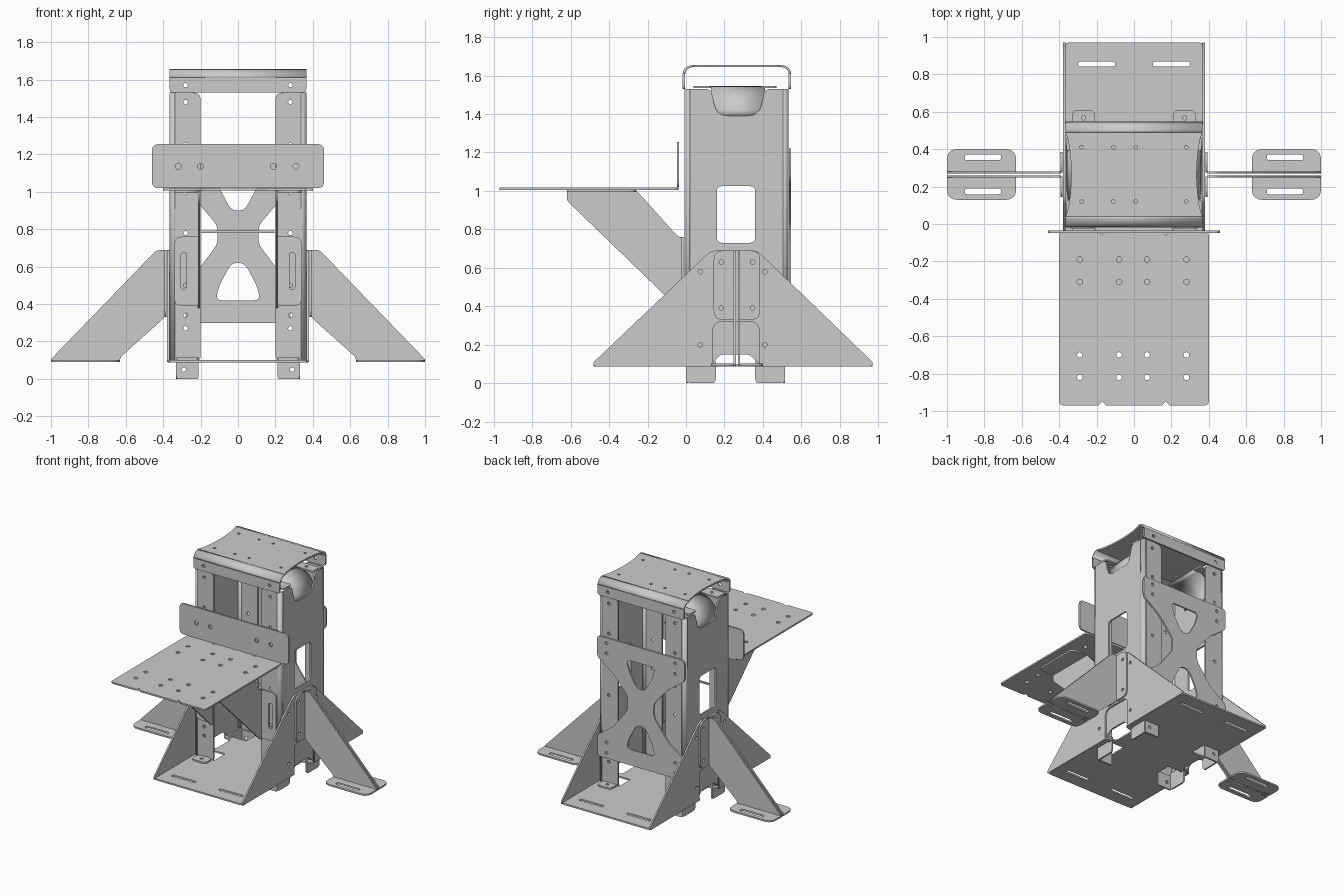
import bpy, bmesh
from math import pi, cos, sin
from mathutils import Matrix, Vector

if "Cube" in bpy.data.objects:
    bpy.data.objects.remove(bpy.data.objects["Cube"])

T = 0.012  # sheet thickness
PLANES = {
    'XY': (Vector((1, 0, 0)), Vector((0, 1, 0)), Vector((0, 0, 1))),
    'XZ': (Vector((1, 0, 0)), Vector((0, 0, 1)), Vector((0, -1, 0))),
    'YZ': (Vector((0, 1, 0)), Vector((0, 0, 1)), Vector((1, 0, 0))),
}


def rounded(pts, r, n=5):
    """Polygon with each corner softened; r is one radius or one per corner."""
    out = []
    for i, p in enumerate(pts):
        p, a, b = Vector(p), Vector(pts[i - 1]), Vector(pts[(i + 1) % len(pts)])
        ri = r[i] if isinstance(r, (list, tuple)) else r
        if ri <= 0:
            out.append(p)
            continue
        s = p + (a - p).normalized() * min(ri, (a - p).length * .49)
        e = p + (b - p).normalized() * min(ri, (b - p).length * .49)
        for k in range(n + 1):
            t = k / n
            out.append(s * (1 - t) ** 2 + p * 2 * t * (1 - t) + e * t * t)
    return out


def box(x0, x1, y0, y1, r=0):
    return rounded([(x0, y0), (x1, y0), (x1, y1), (x0, y1)], r)


def hole(x, y, r=.012):
    return [Vector((x + r * cos(k * pi / 6), y + r * sin(k * pi / 6))) for k in range(12)]


def finish(name, mesh, mirror, solid=False):
    o = bpy.data.objects.new(name, mesh)
    bpy.context.collection.objects.link(o)
    if solid:
        m = o.modifiers.new('thickness', 'SOLIDIFY')
        m.thickness, m.offset = T, 0
    if mirror:
        o.modifiers.new('mirror', 'MIRROR')
    return o


def plate(name, plane, pos, outline, holes=(), mirror=False, th=T):
    """Flat sheet with cut-outs in a main plane, centred on pos along its normal."""
    cu = bpy.data.curves.new(name, 'CURVE')
    cu.dimensions, cu.fill_mode, cu.extrude = '2D', 'BOTH', th / 2
    for pts in [outline, *holes]:
        sp = cu.splines.new('POLY')
        sp.points.add(len(pts) - 1)
        for q, p in zip(sp.points, pts):
            q.co = (p[0], p[1], 0, 1)
        sp.use_cyclic_u = True
    tmp = bpy.data.objects.new(name, cu)
    bpy.context.collection.objects.link(tmp)
    dg = bpy.context.evaluated_depsgraph_get()
    mesh = bpy.data.meshes.new_from_object(tmp.evaluated_get(dg))
    bpy.data.objects.remove(tmp)
    u, v, w = PLANES[plane]
    mat = Matrix((u, v, w)).transposed().to_4x4()
    mat.translation = w * pos * (-1 if plane == 'XZ' else 1)
    mesh.transform(mat)
    bm = bmesh.new()
    bm.from_mesh(mesh)
    bmesh.ops.remove_doubles(bm, verts=bm.verts, dist=1e-5)
    bmesh.ops.recalc_face_normals(bm, faces=bm.faces)
    bm.to_mesh(mesh)
    bm.free()
    return finish(name, mesh, mirror)


def bend(name, plane, path, a, b, mirror=False):
    """Curved sheet: a 2D path swept along the plane's normal from a to b."""
    u, v, w = PLANES[plane]
    if plane == 'XZ':
        w = -w
    bm = bmesh.new()
    rows = [[bm.verts.new(u * p[0] + v * p[1] + w * c) for c in (a, b)] for p in path]
    for r, s in zip(rows, rows[1:]):
        bm.faces.new((r[0], r[1], s[1], s[0])).smooth = True
    mesh = bpy.data.meshes.new(name)
    bm.to_mesh(mesh)
    bm.free()
    o = finish(name, mesh, mirror, True)
    bpy.ops.object.select_all(action='DESELECT')
    o.select_set(True)
    bpy.context.view_layer.objects.active = o
    bpy.ops.object.shade_smooth_by_angle(angle=.6)


def arc(cx, cy, rx, ry, a0, a1, n=8):
    return [(cx + rx * cos(a0 + (a1 - a0) * k / n), cy + ry * sin(a0 + (a1 - a0) * k / n)) for k in range(n + 1)]


# Column: two channels with windows, top scoop notch and bottom arch
side = rounded([(.02, .1), (.13, .1), (.18, .15), (.33, .15), (.38, .1), (.505, .1), (.505, 1.53),
                (.41, 1.53), (.38, 1.39), (.16, 1.39), (.13, 1.53), (.02, 1.53)],
               [0, .02, .02, .02, .02, 0, 0, .03, .06, .06, .03, 0])
plate('column_side', 'YZ', .36, side, [box(.16, .36, .73, 1.025, .03)], True)
for nm, y in (('front', -.003), ('back', .528)):
    plate(f'column_{nm}_flange', 'XZ', y,
          rounded([(.2, .1), (.337, .1), (.337, 1.53), (.2, 1.53)], [.02, 0, 0, .04]),
          [hole(.28, z) for z in (.27, .34, .5, .78, 1.0, 1.25, 1.48)], True)
bend('column_front_corner', 'XY', arc(.337, .02, .023, .023, -pi / 2, 0, 5), .1, 1.53, True)
bend('column_back_corner', 'XY', arc(.337, .505, .023, .023, 0, pi / 2, 5), .1, 1.53, True)
for nm, y0, y1 in (('front', .04, .13), ('back', .39, .47)):
    plate(f'column_top_tab_{nm}', 'XY', 1.54, box(.2, .36, y0, y1, .015), [hole(.28, (y0 + y1) / 2)], True)
bend('column_top_scoop', 'XZ', arc(.2, 1.39, .155, .15, pi / 2, 0), .13, .41, True)

# Feet: small angle tabs under the base
for nm, y, s in (('front', .005, 1), ('back', .51, -1)):
    plate(f'foot_{nm}_tab', 'XZ', y, box(.21, .33, 0, .11, .012), [hole(.29, .05)], True)
    ys = sorted((y, y + s * .15))
    plate(f'foot_{nm}_side', 'YZ', .325, box(*ys, 0, .13, .025), mirror=True)
    ys = sorted((y - s * .015, y - s * .10))
    plate(f'foot_{nm}_toe', 'XY', .108, box(.21, .33, *ys, .03), [hole(.27, sum(ys) / 2)], True)

# Top cap: flat top with waisted ends, rolled edges and short flanges
waist = [(.365 - .03 * sin(pi * k / 10) ** .7 if 0 < k < 10 else .365, .04 + .045 * k) for k in range(11)]
plate('cap_top', 'XY', 1.65, waist + [(-x, y) for x, y in reversed(waist)],
      [hole(x, y, .01) for x in (-.28, -.11, .01, .28) for y in (.12, .41)])
bend('cap_front_roll', 'YZ', arc(.04, 1.61, .05, .04, pi / 2, pi), -.365, .365)
bend('cap_back_roll', 'YZ', arc(.49, 1.61, .05, .04, pi / 2, 0), -.365, .365)
for nm, y in (('front', -.012), ('back', .54)):
    plate(f'cap_{nm}_flange', 'XZ', y,
          rounded([(-.365, 1.53), (.365, 1.53), (.365, 1.61), (-.365, 1.61)], [.02, .02, 0, 0]),
          [hole(x, 1.57) for x in (-.28, .28)])

# Back brace: hourglass plate with two openings
half = [(.37, .30), (.37, .46), (.23, .56), (.11, .72), (.11, .82), (.23, .96), (.37, 1.06), (.37, 1.22)]
brace = rounded(half + [(-x, z) for x, z in reversed(half)], .03)
low = rounded([(-.12, .42), (.12, .42), (.1, .5), (.035, .62), (-.035, .62), (-.1, .5)], .035)
high = [Vector((p.x, 1.52 - p.y)) for p in low]
plate('back_brace', 'XZ', .541, brace, [low, high] + [hole(s * .29, z) for s in (-1, 1) for z in (.34, .42, 1.1, 1.18)])

# Base tray: floor and triangular side walls
floor = [(.375, -.48), (.375, .15), (.3, .17), (.3, .34), (.375, .36), (.375, .97)]
feet_cut = [box(s * .27 - .07, s * .27 + .07, a, b, .01) for s in (-1, 1) for a, b in ((-.005, .13), (.385, .52))]
plate('base_floor', 'XY', .094, rounded(floor + [(-x, y) for x, y in reversed(floor)],
      [.03, .01, .02, .02, .01, .03] * 2),
      feet_cut + [box(s * .2 - .1, s * .2 + .1, y - .013, y + .013, .013) for s in (-1, 1) for y in (-.37, .855)])
wall = rounded([(-.48, .09), (.14, .09), (.14, .32), (.38, .32), (.38, .09), (.97, .09), (.97, .11), (.37, .69),
                (.13, .69), (-.48, .11)], [0, 0, .05, .05, 0, 0, 0, .03, .03, 0])
plate('base_side_wall', 'YZ', .373, wall, [hole(y, z) for y in (.075, .41) for z in (.2, .58)], True)

# Shelf with folded upright plate
edge = [(-.4, -.97), (-.19, -.97), (-.17, -.95), (-.15, -.97), (.15, -.97), (.17, -.95), (.19, -.97), (.4, -.97),
        (.4, -.04), (.19, -.04), (.17, -.06), (.15, -.04), (-.15, -.04), (-.17, -.06), (-.19, -.04), (-.4, -.04)]
plate('shelf', 'XY', 1.012, rounded(edge, [.025] + [0] * 6 + [.025] * 2 + [0] * 6 + [.025]),
      [hole(x, y, .015) for x in (-.29, -.08, .07, .28) for y in (-.19, -.31, -.70, -.82)])
plate('shelf_upright', 'XZ', -.042, box(-.46, .46, 1.02, 1.255, .035),
      [hole(x, 1.137, .016) for x in (-.32, -.2, .19, .31)])

# Shelf brackets: diagonal web, mounting flange, top flange
plate('bracket_web', 'YZ', .208, rounded([(-.62, 1.005), (-.62, .95), (-.02, .37), (-.015, .76), (-.04, .76),
      (-.26, 1.005)], [0, .02, .02, 0, .02, 0]), mirror=True)
plate('bracket_flange', 'XZ', -.018, rounded([(.208, .39), (.34, .39), (.34, .76), (.208, .76)], [0, .04, .04, 0]),
      [box(.275, .305, .48, .675, .015)], True)
plate('bracket_top', 'XY', 1.0, rounded([(.208, -.62), (.34, -.62), (.34, -.26), (.208, -.26)], [0, .04, .04, 0]),
      mirror=True)
plate('bracket_tie', 'XZ', -.003, box(-.21, .21, .78, .792))

# Outriggers: paired webs, column flanges and slotted feet
web = rounded([(.39, .33), (.63, .115), (.63, .09), (1, .09), (1, .105), (.435, .69), (.39, .69)],
              [.02, .02, 0, 0, 0, .03, 0])
for nm, s in (('front', -1), ('back', 1)):
    y = .265 + s * .011
    plate(f'outrigger_{nm}_web', 'XZ', y, web, mirror=True)
    ys = (y, y + s * .125)
    plate(f'outrigger_{nm}_foot', 'XY', .096,
          rounded([(.63, ys[0]), (1, ys[0]), (1, ys[1]), (.63, ys[1])], [0, 0, .06, .06]),
          [box(.71, .905, y + s * .08 - .015, y + s * .08 + .015, .015)], True)
    plate(f'outrigger_{nm}_flange', 'YZ', .387,
          rounded([(y, .33), (y + s * .11, .33), (y + s * .11, .69), (y, .69)], [0, .05, .05, 0]),
          [hole(y + s * .07, z) for z in (.39, .63)], True)
